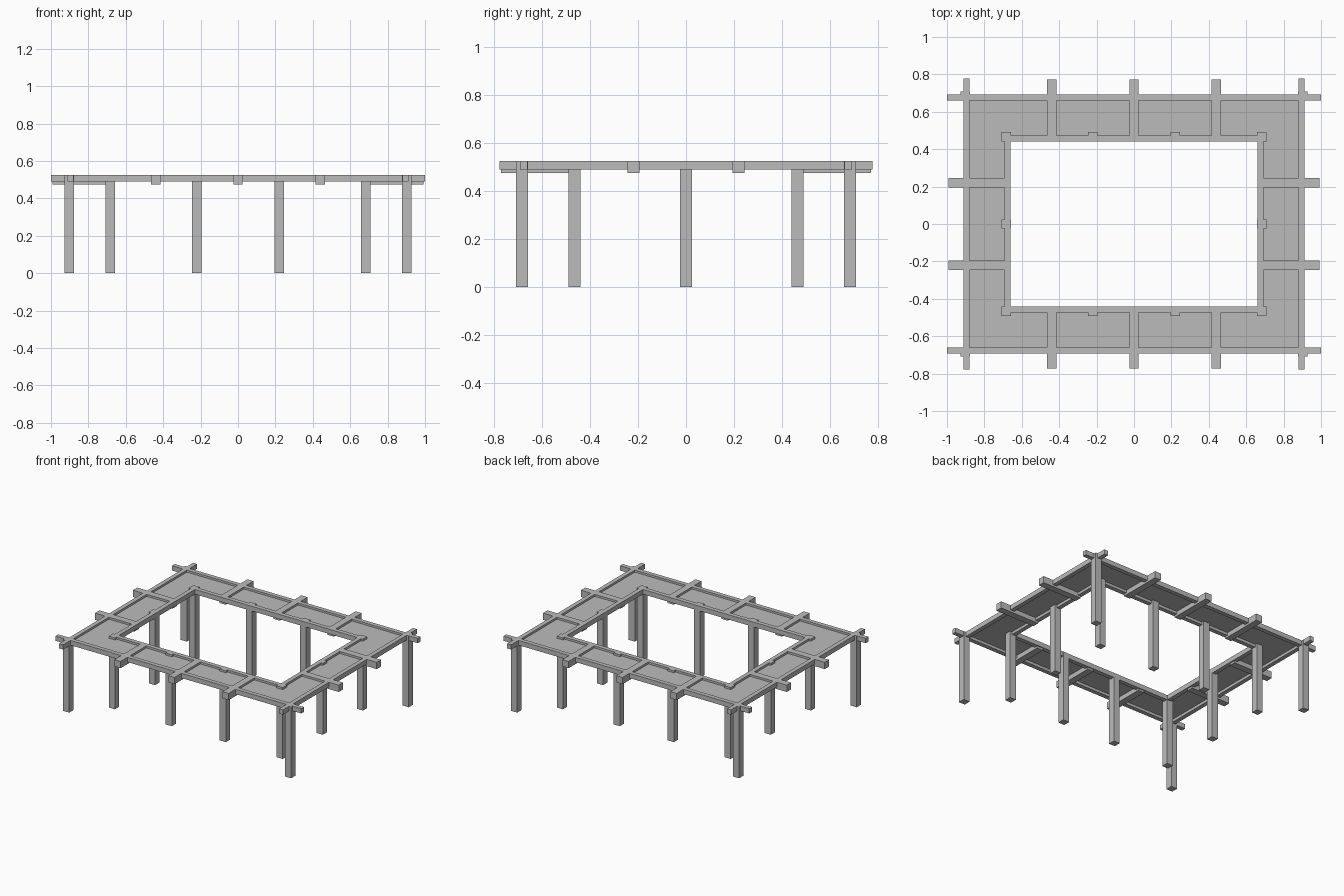
import bpy

cube = bpy.data.objects.get("Cube")
if cube:
    bpy.data.objects.remove(cube, do_unlink=True)

grey = bpy.data.materials.new("warm_free_grey")
grey.name = "plain_grey"
grey.use_nodes = True
COLOUR = (0.5, 0.5, 0.5, 1)
grey.diffuse_color = COLOUR
grey.node_tree.nodes["Principled BSDF"].inputs["Base Color"].default_value = COLOUR

TOP = 0.525        # common top of posts and beams
BEAM_LOW = 0.49    # underside of the long beams
CROSS_LOW = 0.475  # underside of the cross beams
DECK = 0.51        # deck sheet height
OUT_X, OUT_Y = 0.895, 0.677   # outer beam centre lines
IN_X, IN_Y = 0.676, 0.458     # inner beam centre lines
BEAM, POST = 0.032, 0.05
SIDES = (-1, 1)


def add_mesh(name, verts, faces):
    mesh = bpy.data.meshes.new(name)
    mesh.from_pydata(verts, [], faces)
    mesh.materials.append(grey)
    obj = bpy.data.objects.new(name, mesh)
    bpy.context.collection.objects.link(obj)


def box(name, x, y, z):
    """Box from three (low, high) ranges."""
    (x0, x1), (y0, y1), (z0, z1) = sorted(x), sorted(y), sorted(z)
    base = [(x0, y0), (x1, y0), (x1, y1), (x0, y1)]
    verts = [(a, b, h) for h in (z0, z1) for a, b in base]
    sides = [(i, (i + 1) % 4, (i + 1) % 4 + 4, i + 4) for i in range(4)]
    add_mesh(name, verts, [(3, 2, 1, 0), (4, 5, 6, 7)] + sides)


def around(centre, width):
    return centre - width / 2, centre + width / 2


def post(name, x, y):
    box(name, around(x, POST), around(y, POST), (0, TOP))


# Long beams: outer ring runs past its corners, inner ring frames the opening
for s in SIDES:
    z = (BEAM_LOW, TOP)
    box("outer_long_beam", (-1, 1), around(s * OUT_Y, BEAM), z)
    box("outer_side_beam", around(s * OUT_X, BEAM), (-0.778, 0.778), z)
    inner_x, inner_y = IN_X + BEAM / 2, IN_Y + BEAM / 2
    box("inner_long_beam", (-inner_x, inner_x), around(s * IN_Y, BEAM), z)
    box("inner_side_beam", around(s * IN_X, BEAM), (-inner_y, inner_y), z)

# Cross beams bridging the two rings and overhanging outside
for s in SIDES:
    for x in (-0.44, 0, 0.44):
        box("long_side_cross_beam", around(x, POST),
            (s * 0.45, s * 0.773), (CROSS_LOW, TOP))
    for y in (-0.22, 0.22):
        box("short_side_cross_beam", (s * 0.67, s * 0.992),
            around(y, POST), (CROSS_LOW, TOP))

# Posts
for sx in SIDES:
    post("inner_side_post", sx * 0.683, 0)
    for sy in SIDES:
        post("outer_corner_post", sx * 0.903, sy * 0.684)
        post("inner_corner_post", sx * 0.683, sy * 0.466)
        post("inner_long_post", sx * 0.22, sy * 0.466)

# Thin deck sheet, a ring facing up between the beams
ring = [(-1, -1), (1, -1), (1, 1), (-1, 1)]
verts = [(a * x, b * y, DECK) for x, y in ((OUT_X, OUT_Y), (IN_X, IN_Y)) for a, b in ring]
add_mesh("deck", verts, [(i, (i + 1) % 4, (i + 1) % 4 + 4, i + 4) for i in range(4)])
